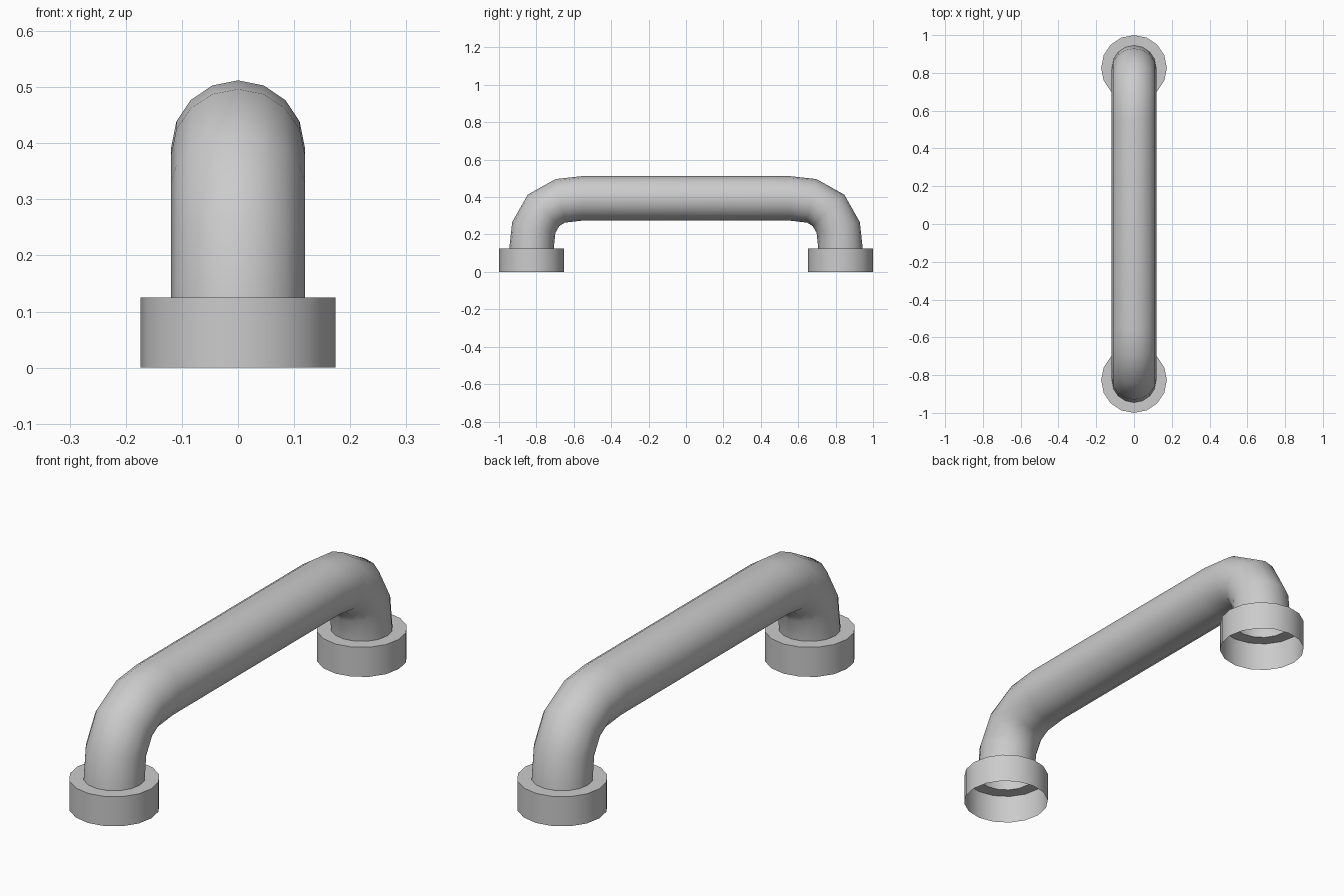
import bpy, bmesh
from math import cos, sin, pi, radians
from mathutils import Vector

if "Cube" in bpy.data.objects:
    bpy.data.objects.remove(bpy.data.objects["Cube"])

SIDES = 16
TUBE_R, FLANGE_R, FLANGE_H, FOOT_Y = 0.119, 0.174, 0.125, 0.826


def ring(bm, centre, radius, angle):
    """Ring of vertices; angle 0 lies flat (axis z), 90 stands upright (axis y)."""
    a = radians(angle)
    out = Vector((0, cos(a), sin(a)))
    side = Vector((1, 0, 0))
    c = Vector(centre)
    return [bm.verts.new(c + radius * (side * cos(2 * pi * i / SIDES) + out * sin(2 * pi * i / SIDES)))
            for i in range(SIDES)]


def skin(name, rings):
    """Open surface through a row of (centre, radius, angle) rings."""
    bm = bmesh.new()
    loops = [ring(bm, *r) for r in rings]
    for a, b in zip(loops, loops[1:]):
        for i in range(SIDES):
            j = (i + 1) % SIDES
            bm.faces.new((a[i], a[j], b[j], b[i]))
    bmesh.ops.recalc_face_normals(bm, faces=bm.faces)
    mesh = bpy.data.meshes.new(name)
    bm.to_mesh(mesh)
    bm.free()
    ob = bpy.data.objects.new(name, mesh)
    bpy.context.collection.objects.link(ob)
    bpy.ops.object.select_all(action='DESELECT')
    ob.select_set(True)
    bpy.context.view_layer.objects.active = ob
    bpy.ops.object.shade_smooth_by_angle(angle=radians(50))
    return ob


# Bent grip tube: one elbow (y, z, tilt), mirrored for the other end
elbow = [(FOOT_Y, FLANGE_H, 0), (0.814, 0.237, 14), (0.762, 0.329, 45),
         (0.672, 0.380, 78), (0.555, 0.393, 90)]
path = [((0, y, z), TUBE_R, a) for y, z, a in elbow]
path += [((0, -y, z), TUBE_R, 180 - a) for y, z, a in reversed(elbow)]
skin("grip_tube", path)

# Hollow mounting collars: outer wall and top rim, open below
for name, s in (("front_collar", -1), ("back_collar", 1)):
    y = s * FOOT_Y
    skin(name, [((0, y, 0), FLANGE_R, 0),
                ((0, y, FLANGE_H), FLANGE_R, 0),
                ((0, y, FLANGE_H), TUBE_R, 0)])
